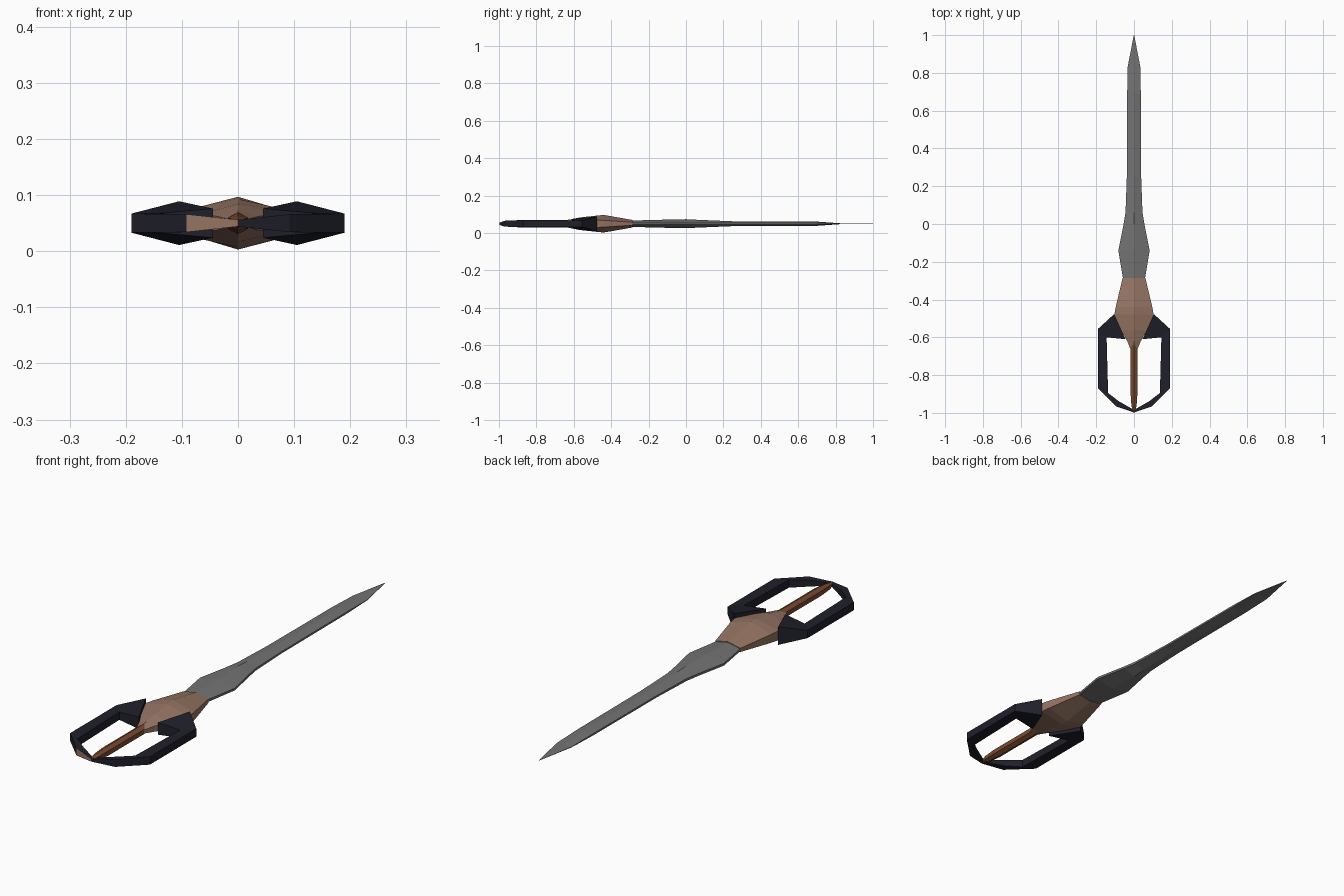
import bpy, bmesh

if "Cube" in bpy.data.objects:
    bpy.data.objects.remove(bpy.data.objects["Cube"])

ZC = 0.05  # height of the mid plane


def material(name, rgb):
    m = bpy.data.materials.new(name)
    m.diffuse_color = (*rgb, 1)
    m.use_nodes = True
    m.node_tree.nodes["Principled BSDF"].inputs["Base Color"].default_value = m.diffuse_color
    return m


STEEL = material("grey steel", (0.17, 0.17, 0.17))
BRONZE = material("pale bronze", (0.30, 0.175, 0.125))
COPPER = material("dark copper", (0.19, 0.07, 0.03))
BLACK = material("blue black", (0.014, 0.014, 0.024))


def loft(name, sections, mats):
    """Skin a list of closed loops and cap both ends."""
    bm = bmesh.new()
    rings = [[bm.verts.new(p) for p in s] for s in sections]
    n = len(rings[0])
    for a, b in zip(rings, rings[1:]):
        for i in range(n):
            j = (i + 1) % n
            bm.faces.new((a[i], a[j], b[j], b[i]))
    bm.faces.new(rings[0])
    bm.faces.new(rings[-1])
    bmesh.ops.recalc_face_normals(bm, faces=bm.faces)
    me = bpy.data.meshes.new(name)
    bm.to_mesh(me)
    bm.free()
    ob = bpy.data.objects.new(name, me)
    bpy.context.collection.objects.link(ob)
    for m in mats:
        me.materials.append(m)
    return ob


def hexagon(y, w, s, h):
    """Ridged section: half width w, side half height s, ridge half height h."""
    return [(x, y, ZC + z) for x, z in
            ((w, -s), (w, s), (0, h), (-w, s), (-w, -s), (0, -h))]


# Blade: y, half width, edge, ridge
loft("blade", [hexagon(*s) for s in (
    (-0.29, 0.058, 0.005, 0.017), (-0.14, 0.083, 0.005, 0.021),
    (0.0, 0.055, 0.005, 0.024), (0.06, 0.045, 0.005, 0.021),
    (0.25, 0.038, 0.004, 0.013), (0.69, 0.036, 0.004, 0.012),
    (0.83, 0.034, 0.001, 0.002), (1.0, 0.001, 0.0004, 0.0006))], [STEEL])

# Guard
loft("guard", [hexagon(*s) for s in (
    (-0.285, 0.06, 0.008, 0.020), (-0.44, 0.097, 0.018, 0.047),
    (-0.48, 0.104, 0.02, 0.043), (-0.565, 0.066, 0.016, 0.034),
    (-0.62, 0.036, 0.012, 0.023), (-0.68, 0.012, 0.006, 0.012))], [BRONZE])

# Grip rod
loft("grip_rod", [hexagon(*s) for s in (
    (-0.62, 0.018, 0.010, 0.020), (-0.90, 0.018, 0.010, 0.019),
    (-0.96, 0.014, 0.008, 0.014), (-0.992, 0.006, 0.004, 0.006))], [COPPER])

# Hand loop, one half per side: outer x, y, half height, inner x, y, half height
LOOP = ((0.105, -0.477, 0.039, 0.045, -0.61, 0.026),
        (0.19, -0.555, 0.017, 0.145, -0.60, 0.017),
        (0.19, -0.87, 0.017, 0.137, -0.895, 0.017),
        (0.092, -0.967, 0.016, 0.078, -0.94, 0.014),
        (0.0, -0.998, 0.006, 0.0, -0.984, 0.005))
for side, name in ((1, "loop_right"), (-1, "loop_left")):
    ob = loft(name, [[(side * ox, oy, ZC - oh), (side * ox, oy, ZC + oh),
                      (side * ix, iy, ZC + ih), (side * ix, iy, ZC - ih)]
                     for ox, oy, oh, ix, iy, ih in LOOP], [BLACK, BRONZE])
    # The left half has a bronze plate on its end
    if side < 0:
        for f in ob.data.polygons:
            if f.normal.y < -0.8 and f.center.y < -0.95:
                f.material_index = 1
